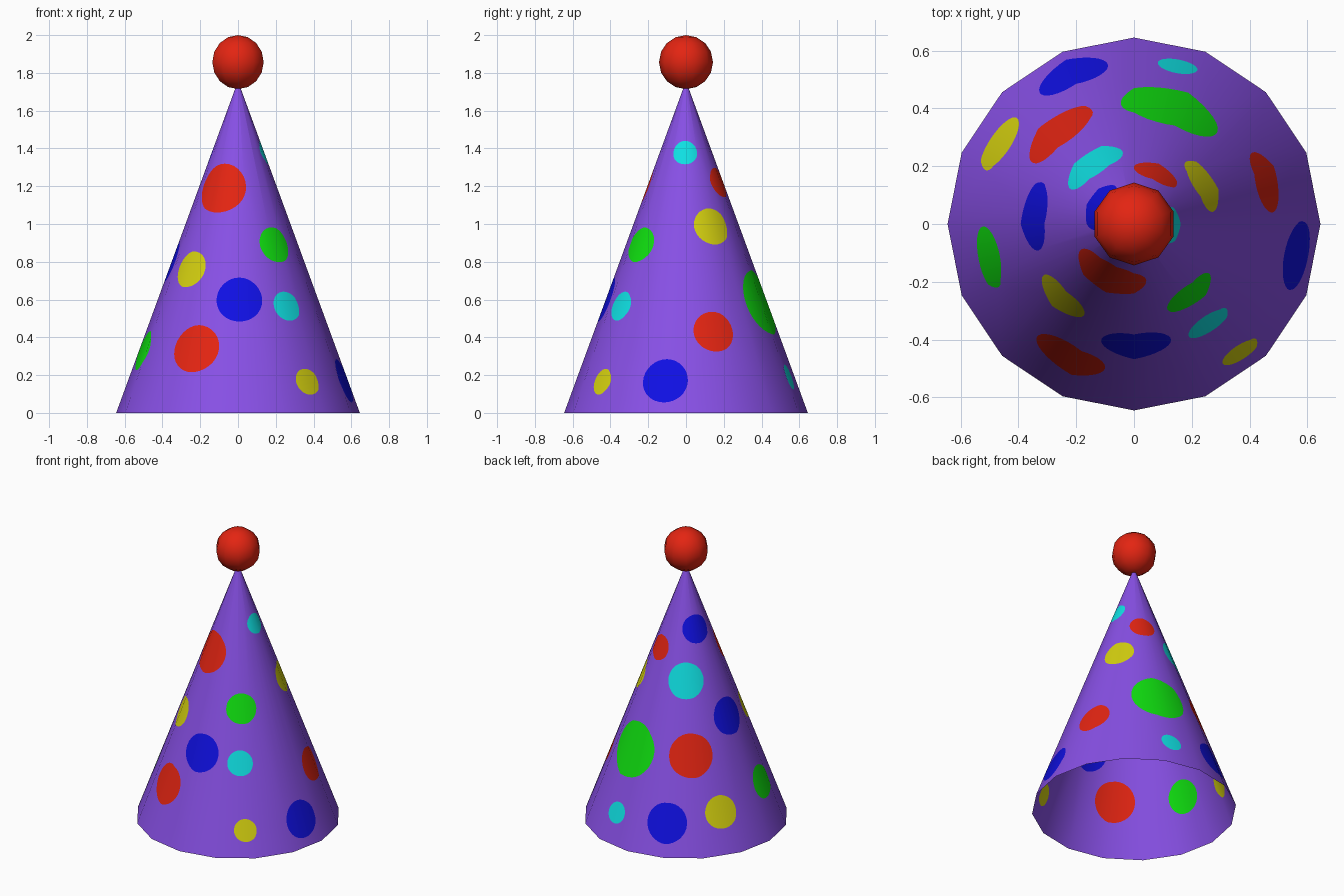
import bpy, bmesh, math
from mathutils import Vector
from mathutils.geometry import delaunay_2d_cdt

if "Cube" in bpy.data.objects:
    bpy.data.objects.remove(bpy.data.objects["Cube"])

# Cone dimensions
R, APEX, TOP, SIDES = 0.645, 1.757, 1.74, 16
SLANT = math.hypot(R, APEX)
STRETCH, SIN_A = SLANT / APEX, R / SLANT


def material(name, rgb):
    m = bpy.data.materials.new(name)
    m.diffuse_color = (*rgb, 1)
    m.use_nodes = True
    m.node_tree.nodes["Principled BSDF"].inputs["Base Color"].default_value = m.diffuse_color
    return m


PURPLE, RED, GREEN, BLUE, YELLOW, CYAN = range(6)
MATS = [material("purple", (0.246, 0.08, 0.79)),
        material("red", (0.77, 0.018, 0.006)),
        material("green", (0.005, 0.75, 0.005)),
        material("blue", (0.005, 0.005, 0.77)),
        material("yellow", (0.66, 0.63, 0.005)),
        material("cyan", (0.005, 0.75, 0.77))]

# Painted dots: colour, direction in degrees, height, radius
DOTS = [
    (RED, 244, 1.19, 0.138), (RED, 244, 0.34, 0.133), (RED, 18, 0.43, 0.112),
    (RED, 66, 1.22, 0.083), (RED, 129.5, 0.61, 0.142),
    (GREEN, -51, 0.89, 0.098), (GREEN, 193, 0.33, 0.11), (GREEN, 72, 0.585, 0.182),
    (BLUE, 271, 0.60, 0.124), (BLUE, -11, 0.17, 0.122), (BLUE, 152, 1.36, 0.092),
    (BLUE, 175.5, 0.80, 0.122), (BLUE, 112.5, 0.205, 0.131),
    (YELLOW, 225.4, 0.76, 0.101), (YELLOW, -50.4, 0.165, 0.073),
    (YELLOW, 29.5, 0.987, 0.102), (YELLOW, 149, 0.257, 0.107),
    (CYAN, -53.2, 0.565, 0.082), (CYAN, -2, 1.378, 0.066),
    (CYAN, 125, 1.056, 0.117), (CYAN, 74.6, 0.19, 0.07),
]


def dot_outline(deg, z, r, n=32):
    """Circle on the unrolled cone, as (side number, height) points."""
    s0 = (APEX - z) * STRETCH
    pts = []
    for i in range(n):
        a = math.tau * i / n
        along, across = s0 - r * math.sin(a), r * math.cos(a)
        theta = math.radians(deg) + math.atan2(across, along) / SIN_A
        pts.append(Vector((theta / math.tau * SIDES,
                           APEX - math.hypot(along, across) / STRETCH)))
    return pts


def on_cone(u, z):
    """Place an unrolled point on the flat-sided cone."""
    k = min(max(math.floor(u + 1e-6), 0), SIDES - 1)
    a, b = (Vector((math.cos(math.tau * j / SIDES), math.sin(math.tau * j / SIDES), 0))
            for j in (k, k + 1))
    p = a.lerp(b, u - k) * R * (1 - z / APEX)
    p.z = z
    return p


def build_cone():
    pts, polys, colours = [], [], []

    def add(poly, colour):
        polys.append(list(range(len(pts), len(pts) + len(poly))))
        pts.extend(poly)
        colours.append(colour)

    # Flat sides first, then the dots cut into them (repeated across the seam)
    for k in range(SIDES):
        add([Vector(p) for p in ((k, 0), (k + 1, 0), (k + 1, TOP), (k, TOP))], PURPLE)
    for colour, deg, z, r in DOTS:
        for turn in (-360, 0, 360):
            outline = dot_outline(deg + turn, z, r)
            if any(0 < p.x < SIDES for p in outline):
                add(outline, colour)
    verts, _, faces, _, _, origins = delaunay_2d_cdt(pts, [], polys, 1, 1e-5)

    bm = bmesh.new()
    bv = [bm.verts.new(on_cone(v.x, v.y)) for v in verts]
    for face, origin in zip(faces, origins):
        if min(origin, default=SIDES) < SIDES:
            f = bm.faces.new([bv[i] for i in face])
            f.material_index = colours[max(origin)]
            f.smooth = True
    bmesh.ops.delete(bm, geom=[v for v in bm.verts if not v.link_faces], context='VERTS')
    bmesh.ops.remove_doubles(bm, verts=bm.verts, dist=1e-5)
    return bm


def make_object(name, bm, mats):
    me = bpy.data.meshes.new(name)
    bm.to_mesh(me)
    bm.free()
    for m in mats:
        me.materials.append(m)
    ob = bpy.data.objects.new(name, me)
    bpy.context.collection.objects.link(ob)
    return ob


# Open hat cone, smoothly shaded like a round cone
cone = make_object("hat_cone", build_cone(), MATS)
nz = SIN_A
nr = math.sqrt(1 - nz * nz)
normals = []
for v in cone.data.vertices:
    d = Vector((v.co.x, v.co.y, 0)).normalized() * nr
    normals.append((d.x, d.y, nz))
cone.data.normals_split_custom_set_from_vertices(normals)

# Ball on the tip: half circle spun in ten steps
BALL_R, RINGS, SEGS = 0.143, 8, 10
bm = bmesh.new()
arc = [bm.verts.new((0, BALL_R * math.sin(math.pi * i / RINGS),
                     2 - BALL_R + BALL_R * math.cos(math.pi * i / RINGS)))
       for i in range(RINGS + 1)]
edges = [bm.edges.new(pair) for pair in zip(arc, arc[1:])]
bmesh.ops.spin(bm, geom=arc + edges, cent=(0, 0, 0), axis=(0, 0, 1),
               angle=math.tau, steps=SEGS, use_duplicate=False)
bmesh.ops.remove_doubles(bm, verts=bm.verts, dist=1e-4)
bmesh.ops.recalc_face_normals(bm, faces=bm.faces)
for f in bm.faces:
    f.smooth = True
make_object("tip_ball", bm, [MATS[RED]])
